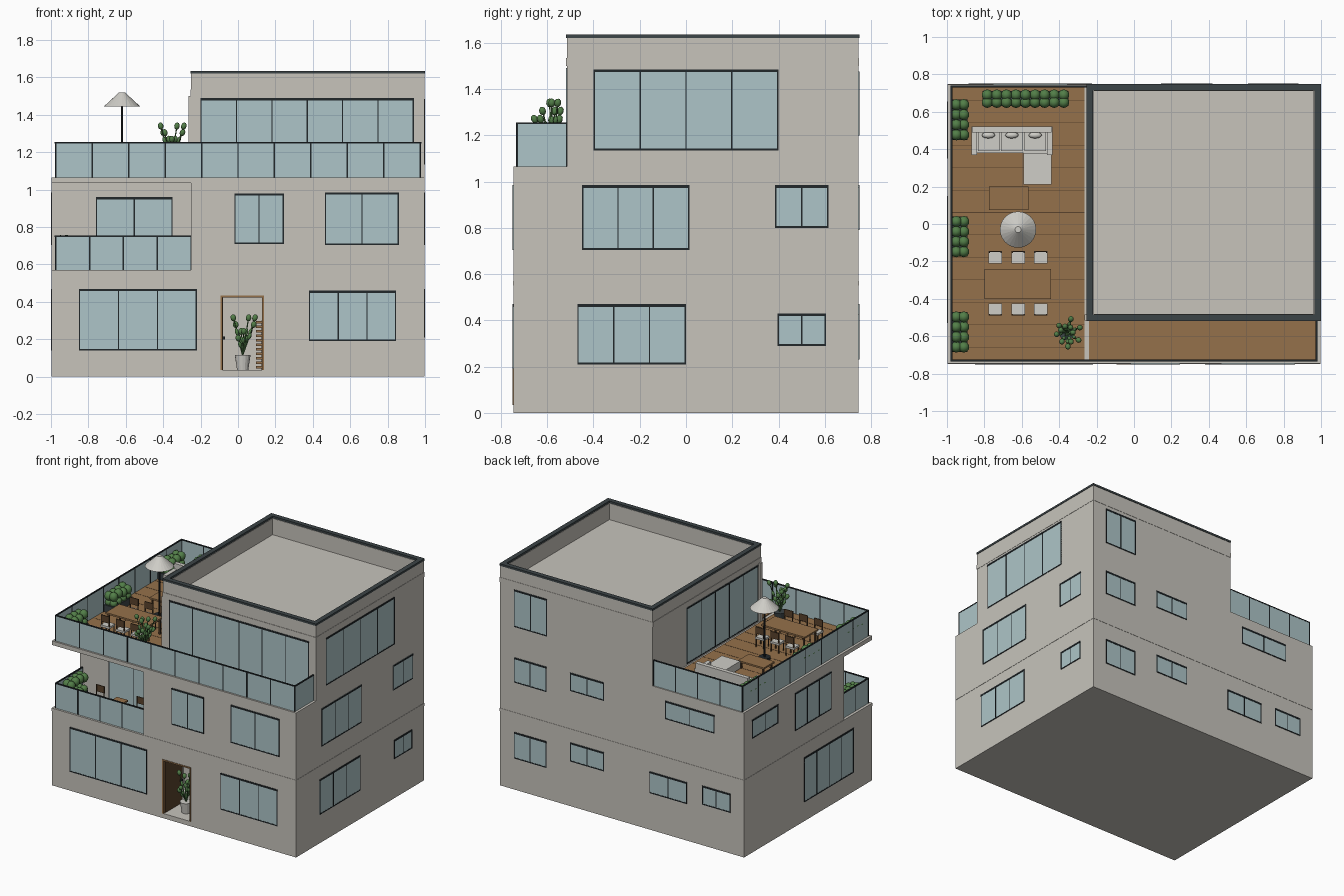
import bpy, bmesh, math, random
from mathutils import Matrix, Vector

random.seed(4)
if "Cube" in bpy.data.objects:
    bpy.data.objects.remove(bpy.data.objects["Cube"])

COLOURS = {
    "plaster": (.57, .55, .5), "glass": (.42, .56, .58), "dark frame": (.015, .02, .023),
    "slate coping": (.045, .058, .063), "wood": (.3, .165, .07), "dark wood": (.1, .055, .025),
    "leaf green": (.085, .21, .065), "pale fabric": (.62, .61, .57),
}
MATS = {}
for label, rgb in COLOURS.items():
    m = bpy.data.materials.new(label)
    m.use_nodes = True
    m.diffuse_color = (*rgb, 1)
    m.node_tree.nodes["Principled BSDF"].inputs["Base Color"].default_value = (*rgb, 1)
    MATS[label] = m


class Part:
    """One named object gathered from simple solids."""

    def __init__(self, name):
        self.name, self.bm, self.used = name, bmesh.new(), []

    def paint(self, verts, mat, smooth=False):
        if mat not in self.used:
            self.used.append(mat)
        for f in {f for v in verts for f in v.link_faces}:
            f.material_index = self.used.index(mat)
            f.smooth = smooth

    def box(self, mat, x0, x1, y0, y1, z0, z1):
        mid = Vector((x0 + x1, y0 + y1, z0 + z1)) / 2
        mx = Matrix.Translation(mid) @ Matrix.Diagonal((x1 - x0, y1 - y0, z1 - z0, 1))
        self.paint(bmesh.ops.create_cube(self.bm, size=1, matrix=mx)["verts"], mat)
        return self

    def ring(self, mat, x0, x1, y0, y1, z0, z1, t):
        for b in ((x0, x1, y0, y0 + t), (x0, x1, y1 - t, y1),
                  (x0, x0 + t, y0 + t, y1 - t), (x1 - t, x1, y0 + t, y1 - t)):
            self.box(mat, *b, z0, z1)
        return self

    def rod(self, mat, a, b, r0, r1, sides=8):
        a, b = Vector(a), Vector(b)
        mx = Matrix.Translation((a + b) / 2) @ (b - a).to_track_quat("Z", "Y").to_matrix().to_4x4()
        self.paint(bmesh.ops.create_cone(self.bm, cap_ends=True, segments=sides, radius1=r0,
                   radius2=r1, depth=(b - a).length, matrix=mx)["verts"], mat)
        return self

    def blob(self, mat, centre, r, direction=(0, 0, 1), stretch=1):
        mx = (Matrix.Translation(centre) @ Vector(direction).to_track_quat("Z", "Y").to_matrix().to_4x4()
              @ Matrix.Diagonal((r, r, r * stretch, 1)))
        self.paint(bmesh.ops.create_icosphere(self.bm, subdivisions=2, radius=1, matrix=mx)["verts"], mat, True)
        return self

    def prism(self, mat, outline, z0, z1):
        face = self.bm.faces.new([self.bm.verts.new((x, y, z0)) for x, y in outline])
        base = list(face.verts)
        out = bmesh.ops.extrude_face_region(self.bm, geom=[face])["geom"]
        top = [v for v in out if isinstance(v, bmesh.types.BMVert)]
        bmesh.ops.translate(self.bm, verts=top, vec=(0, 0, z1 - z0))
        self.paint(top + base, mat)
        return self

    def done(self):
        bmesh.ops.recalc_face_normals(self.bm, faces=self.bm.faces)
        mesh = bpy.data.meshes.new(self.name)
        self.bm.to_mesh(mesh)
        self.bm.free()
        for k in self.used:
            mesh.materials.append(MATS[k])
        bpy.context.collection.objects.link(bpy.data.objects.new(self.name, mesh))


W, D, DECK = .996, .746, 1.07
PX, PY, RY = -.25, -.515, -.42      # penthouse corner and balcony back wall
L_PLAN = [(-W, RY), (PX, RY), (PX, -D), (W, -D), (W, D), (-W, D)]

# Storeys: the ground floor plan wraps around an entrance hall
hall = [(-W, -D), (-.09, -D), (-.09, -.73), (-.2, -.73), (-.2, -.35), (.3, -.35), (.3, -.73),
        (.135, -.73), (.135, -D), (W, -D), (W, D), (-W, D)]
g = Part("ground_floor").box("plaster", -W, W, -D, D, 0, .035)
g.prism("plaster", hall, .035, .43).box("plaster", -W, W, -D, D, .43, .57).done()
Part("middle_floor").prism("plaster", L_PLAN, .57, 1.035).done()
Part("terrace_slab").box("plaster", -W, W, -D, D, 1.035, 1.065).done()
Part("penthouse").box("plaster", PX, W, PY, D, 1.065, 1.5).done()
Part("roof_parapet").ring("plaster", PX, W, PY, D, 1.5, 1.62, .035).done()
Part("parapet_coping").ring("slate coping", PX - .003, W + .003, PY - .003, D + .003, 1.62, 1.635, .035).done()
Part("penthouse_band").ring("plaster", PX - .003, W + .002, PY - .003, D + .002, 1.5, 1.535, .01).done()
Part("floor_band").ring("plaster", -W - .002, W + .002, -D - .002, D + .002, .55, .57, .01).done()
Part("terrace_door_trim").box("plaster", PX - .015, PX, PY, -.485, DECK, 1.5).done()

# Terrace boards with thin joints
deck = Part("terrace_deck")
deck.box("wood", -.975, PX - .015, -.73, .735, 1.064, DECK).box("wood", PX + .01, .975, -.73, PY, 1.064, DECK)
for i in range(12):
    y = -.66 + i * .12
    deck.box("dark wood", -.97, PX - .015, y, y + .003, DECK, DECK + .001)
deck.done()


# Windows: (axis, plane, outward sign) describes a wall
def window(name, wall, u0, u1, z0, z1, panes):
    axis, plane, s = wall
    p = Part(name)

    def plate(mat, a, b, c, d, proud):
        lo, hi = sorted((plane - s * .004, plane + s * proud))
        p.box(mat, *((lo, hi, a, b) if axis == "x" else (a, b, lo, hi)), c, d)

    plate("glass", u0, u1, z0, z1, .0015)
    plate("dark frame", u0, u1, z1 - .012, z1, .004)
    plate("dark frame", u0, u1, z0, z0 + .008, .003)
    for i in range(panes + 1):
        u = u0 + .003 + (u1 - u0 - .006) * i / panes
        plate("dark frame", u - .003, u + .003, z0, z1, .003)
    p.done()


FRONT, BACK = ("y", -D, -1), ("y", D, 1)
LEFT, RIGHT = ("x", W, 1), ("x", -W, -1)
GROUPS = {
    "front_window": (FRONT, [(-.85, -.22, .14, .47, 3), (.38, .845, .19, .46, 3),
                             (-.02, .245, .71, .98, 2), (.465, .86, .705, .985, 2)]),
    "balcony_window": (("y", RY, -1), [(-.76, -.35, .575, .96, 2)]),
    "penthouse_front_window": (("y", PY, -1), [(-.2, .94, 1.075, 1.49, 6)]),
    "penthouse_terrace_window": (("x", PX, -1), [(-.48, .35, 1.075, 1.49, 5)]),
    "left_window": (LEFT, [(-.4, .4, 1.135, 1.485, 4), (-.45, .015, .705, .985, 3),
                           (.385, .615, .8, .985, 2), (-.47, 0, .21, .47, 3), (.395, .605, .29, .43, 2)]),
    "right_window": (RIGHT, [(.35, .655, .84, .98, 2), (-.27, .15, .705, .985, 3), (-.53, .045, .14, .47, 4)]),
    "back_window": (BACK, [(.61, .88, 1.2, 1.475, 2), (.615, .88, .79, .975, 2), (.145, .42, .85, .985, 2),
                           (-.755, -.355, .85, .985, 2), (.615, .88, .23, .425, 2), (.145, .42, .33, .47, 2),
                           (-.53, -.225, .27, .43, 2), (-.885, -.655, .3, .44, 2)]),
}
for label, (wall, rows) in GROUPS.items():
    for n, row in enumerate(rows):
        window(f"{label}_{n + 1}", wall, *row)


# Glass railings run along a chain of corner points
def railing(name, path, z0, z1, spacing):
    p = Part(name)
    for (xa, ya), (xb, yb) in zip(path, path[1:]):
        x0, x1, y0, y1 = min(xa, xb), max(xa, xb), min(ya, yb), max(ya, yb)
        p.box("glass", x0 - .003, x1 + .003, y0 - .003, y1 + .003, z0, z1 - .006)
        p.box("dark frame", x0 - .005, x1 + .005, y0 - .005, y1 + .005, z1 - .007, z1)
        n = max(1, round((x1 - x0 + y1 - y0) / spacing))
        for i in range(n + 1):
            x, y = x0 + (x1 - x0) * i / n, y0 + (y1 - y0) * i / n
            p.box("dark frame", x - .004, x + .004, y - .004, y + .004, z0, z1)
    p.done()


railing("terrace_railing", [(PX, .735), (-.975, .735), (-.975, -.73), (.975, -.73), (.975, PY)], 1.065, 1.255, .195)
railing("balcony_railing", [(-.975, RY), (-.975, -.73), (PX, -.73)], .57, .755, .182)

# Entrance: frame, open door leaf, handle and slatted rack
e = Part("door_frame")
for x in (-.093, .129):
    e.box("wood", x, x + .009, -.75, -.73, .035, .43)
e.box("wood", -.093, .138, -.75, -.73, .424, .434).done()
Part("open_door").box("dark wood", -.088, -.08, -.73, -.53, .037, .424).box(
    "dark frame", -.08, -.07, -.56, -.54, .2, .215).done()
rack = Part("hall_rack").box("dark wood", .125, .135, -.68, -.6, .035, .3)
for i in range(11):
    rack.box("wood", .095, .135, -.69, -.6, .045 + i * .024, .057 + i * .024)
rack.done()


# Leafy plants in pots, and box planters with rounded shrubs
def potted_plant(name, x, y, z, pot, pot_h, spread, height, stems):
    p = Part(name).rod(pot, (x, y, z), (x, y, z + pot_h), .03, .042, 16)
    for i in range(stems):
        a = i * 2.4
        r, h = spread * (.45 + .55 * (i % 3) / 2), height * (1 - .13 * (i % 4))
        tip = Vector((x + r * math.cos(a), y + r * math.sin(a), z + h))
        root = Vector((x, y, z + pot_h))
        p.rod("leaf green", root, tip, .004, .003, 6)
        p.blob("leaf green", tip, .015, tip - root, 1.3)
        p.blob("leaf green", root.lerp(tip, .62), .01, tip - root, 2)
    p.done()


def planter(name, x0, x1, y0, y1, z, h, top):
    p = Part(name).box("slate coping", x0, x1, y0, y1, z, z + h)
    nx, ny = max(2, round((x1 - x0) / .05)), max(2, round((y1 - y0) / .05))
    for i in range(nx):
        for j in range(ny):
            c = (x0 + (x1 - x0) * (i + .5) / nx, y0 + (y1 - y0) * (j + .5) / ny)
            p.blob("leaf green", (*c, top - .035 - random.random() * .015), .03, stretch=1.15)
            p.blob("leaf green", (*c, z + h + .015), .026)
    p.done()


potted_plant("hall_plant", .025, -.64, .035, "pale fabric", .08, .07, .28, 9)
potted_plant("terrace_plant", -.36, -.58, DECK, "slate coping", .07, .075, .27, 12)
planter("back_planter", -.81, -.35, .63, .71, DECK, .06, 1.21)
for n, y in enumerate((-.685, -.175, .45)):
    planter(f"side_planter_{n + 1}", -.97, -.89, y, y + .215, DECK, .05, 1.225)
planter("balcony_planter", -.965, -.9, -.66, -.46, .57, .05, .76)


# Furniture
def table(name, x0, x1, y0, y1, z, h):
    p = Part(name).box("wood", x0, x1, y0, y1, z + h - .012, z + h)
    for x in (x0 + .01, x1 - .02):
        for y in (y0 + .01, y1 - .02):
            p.box("dark wood", x, x + .01, y, y + .01, z, z + h - .012)
    p.done()


def chair(name, x, y, z, back):
    p = Part(name).box("pale fabric", x - .036, x + .036, y - .033, y + .033, z + .06, z + .075)
    for dx in (-.034, .028):
        for dy in (-.03, .024):
            top = .15 if dy * back > 0 else .06
            p.box("dark wood", x + dx, x + dx + .006, y + dy, y + dy + .006, z, z + top)
    yb = y + back * .03
    p.box("dark wood", x - .034, x + .034, yb - .003, yb + .003, z + .1, z + .15).done()


table("dining_table", -.8, -.445, -.4, -.24, DECK, .125)
table("coffee_table", -.775, -.565, .075, .2, DECK, .06)
for n, x in enumerate((-.742, -.62, -.498)):
    chair(f"near_chair_{n + 1}", x, -.457, DECK, -1)
    chair(f"far_chair_{n + 1}", x, -.178, DECK, 1)
for n, x in enumerate((-.75, -.42)):
    chair(f"balcony_chair_{n + 1}", x, -.56, .57, 1)
table("balcony_table", -.63, -.54, -.6, -.51, .57, .09)

sofa = Part("corner_sofa").box("pale fabric", -.865, -.44, .38, .5, DECK + .01, DECK + .055)
sofa.box("pale fabric", -.59, -.44, .21, .38, DECK + .01, DECK + .065)
sofa.box("pale fabric", -.865, -.44, .49, .52, DECK, DECK + .13)
sofa.box("pale fabric", -.87, -.84, .37, .52, DECK, DECK + .09)
sofa.box("pale fabric", -.465, -.435, .37, .52, DECK, DECK + .09)
for x in (-.835, -.71, -.585):
    sofa.box("pale fabric", x, x + .115, .39, .49, DECK + .055, DECK + .07)
    sofa.blob("pale fabric", (x + .057, .475, DECK + .09), .018, (1, 0, 0), 2)
sofa.done()

shade = Part("parasol").rod("dark frame", (-.62, -.03, DECK), (-.62, -.03, DECK + .015), .04, .04, 20)
shade.rod("dark frame", (-.62, -.03, DECK), (-.62, -.03, 1.46), .006, .006)
shade.rod("pale fabric", (-.62, -.03, 1.445), (-.62, -.03, 1.52), .097, .016, 24).done()
